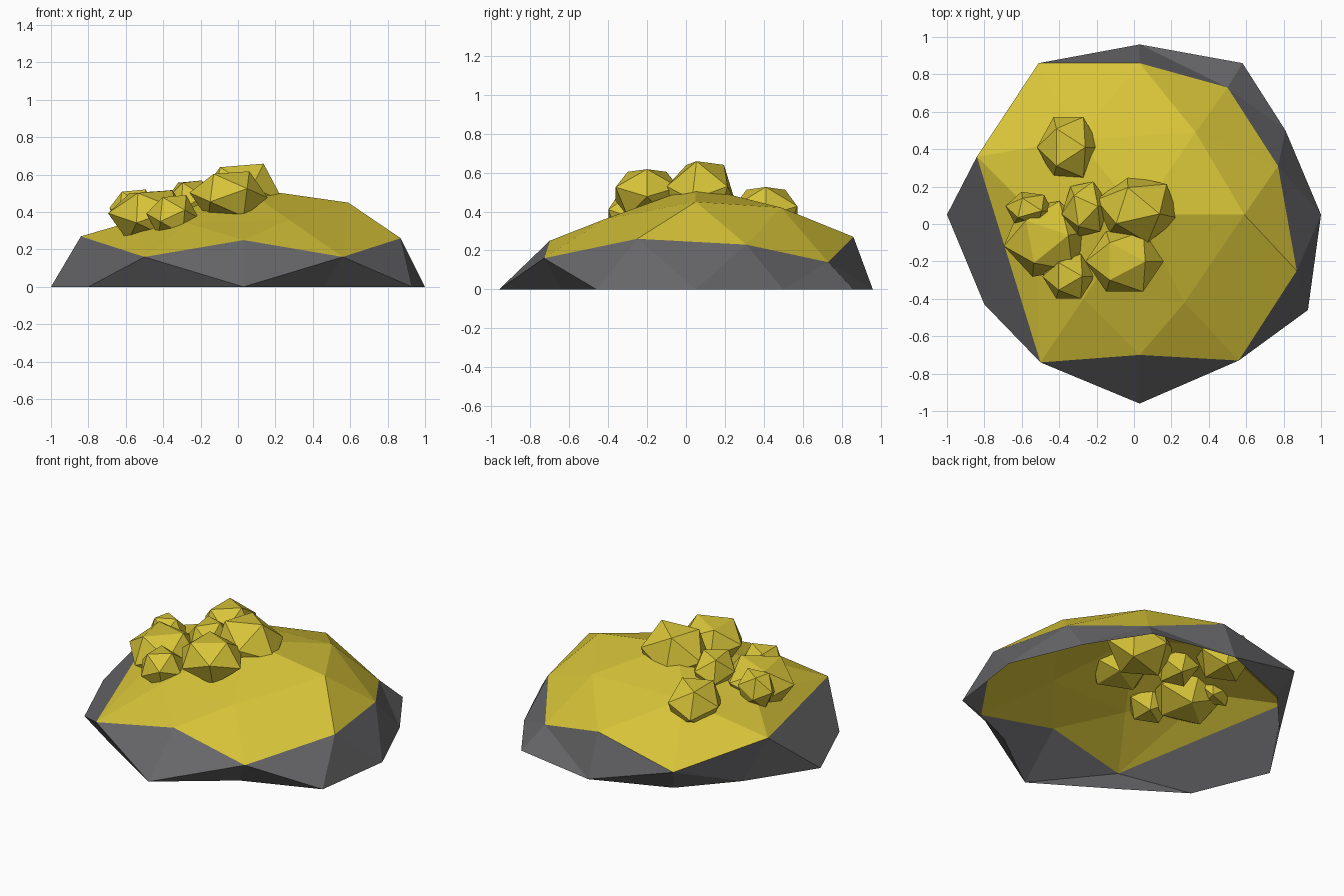
import bpy
import bmesh
from math import radians
from mathutils import Matrix

if "Cube" in bpy.data.objects:
    bpy.data.objects.remove(bpy.data.objects["Cube"])


def make_material(name, colour):
    material = bpy.data.materials.new(name)
    material.use_nodes = True
    material.diffuse_color = colour
    shader = material.node_tree.nodes["Principled BSDF"]
    shader.inputs["Base Color"].default_value = colour
    shader.inputs["Roughness"].default_value = 0.9
    return material


stone = make_material("grey stone", (0.135, 0.135, 0.142, 1))
ore = make_material("yellow ore", (0.68, 0.55, 0.04, 1))


def add_object(name, bm, materials):
    mesh = bpy.data.meshes.new(name)
    bm.to_mesh(mesh)
    bm.free()
    for material in materials:
        mesh.materials.append(material)
    obj = bpy.data.objects.new(name, mesh)
    bpy.context.scene.collection.objects.link(obj)
    return obj


def stitch(bm, lower, upper, steps, material_index):
    """Join two closed rings with triangles; each step moves on the lower (l) or upper (u) ring."""
    low = up = 0
    for step in steps:
        a, b = lower[low % len(lower)], upper[up % len(upper)]
        if step == "l":
            low += 1
            c = lower[low % len(lower)]
        else:
            up += 1
            c = upper[up % len(upper)]
        bm.faces.new((a, c, b)).material_index = material_index


# Mound: open-bottomed faceted dome, rings run anticlockwise from the front
base_outline = [(.03, -.96), (.46, -.64), (.93, -.46), (1, .05), (.81, .5), (.58, .86),
                (.03, .96), (-.45, .77), (-.73, .46), (-1, .05), (-.8, -.43), (-.45, -.66)]
rim_points = [(.03, -.7, .25), (.56, -.73, .16), (.87, -.25, .26), (.77, .31, .23),
              (.5, .73, .14), (.03, .86, .27), (-.51, .86, .15), (-.84, .36, .27),
              (-.5, -.74, .16)]
shoulder_points = [(-.27, -.4, .34), (.27, -.42, .36), (.59, .05, .45),
                   (.33, .49, .42), (-.3, .45, .41), (-.53, .05, .36)]

mound = bmesh.new()
base = [mound.verts.new((x, y, 0)) for x, y in base_outline]
rim = [mound.verts.new(p) for p in rim_points]
shoulder = [mound.verts.new(p) for p in shoulder_points]
peak = mound.verts.new((.03, .05, .53))

# Grey skirt, yellow shoulder and yellow crown
stitch(mound, base, rim, "ullulululluullullullu", 0)
stitch(mound, rim, shoulder, "ulullullullulul", 1)
for i, vert in enumerate(shoulder):
    crown_face = mound.faces.new((vert, shoulder[(i + 1) % len(shoulder)], peak))
    crown_face.material_index = 1
add_object("mound", mound, [stone, ore])


# Nuggets: twenty-sided lumps resting with an edge uppermost
def add_nugget(name, centre, size, spin):
    bm = bmesh.new()
    bmesh.ops.create_icosphere(bm, subdivisions=1, radius=1)
    edge_up = Matrix.Rotation(radians(31.7), 4, "Y")
    turn = Matrix.Rotation(radians(spin), 4, "Z")
    stretch = Matrix.Diagonal((*size, 1))
    bm.transform(Matrix.Translation(centre) @ stretch @ turn @ edge_up)
    add_object(name, bm, [ore])


add_nugget("peak_nugget", (.02, .08, .48), (.23, .19, .21), -15)
add_nugget("front_nugget", (-.05, -.2, .49), (.21, .19, .15), 0)
add_nugget("middle_nugget", (-.26, .08, .45), (.13, .16, .14), 10)
add_nugget("large_side_nugget", (-.47, -.08, .38), (.23, .22, .16), 10)
add_nugget("small_front_nugget", (-.35, -.28, .38), (.14, .14, .13), 0)
add_nugget("back_nugget", (-.35, .41, .39), (.17, .19, .16), 0)
add_nugget("small_side_nugget", (-.56, .08, .41), (.13, .1, .13), -10)
